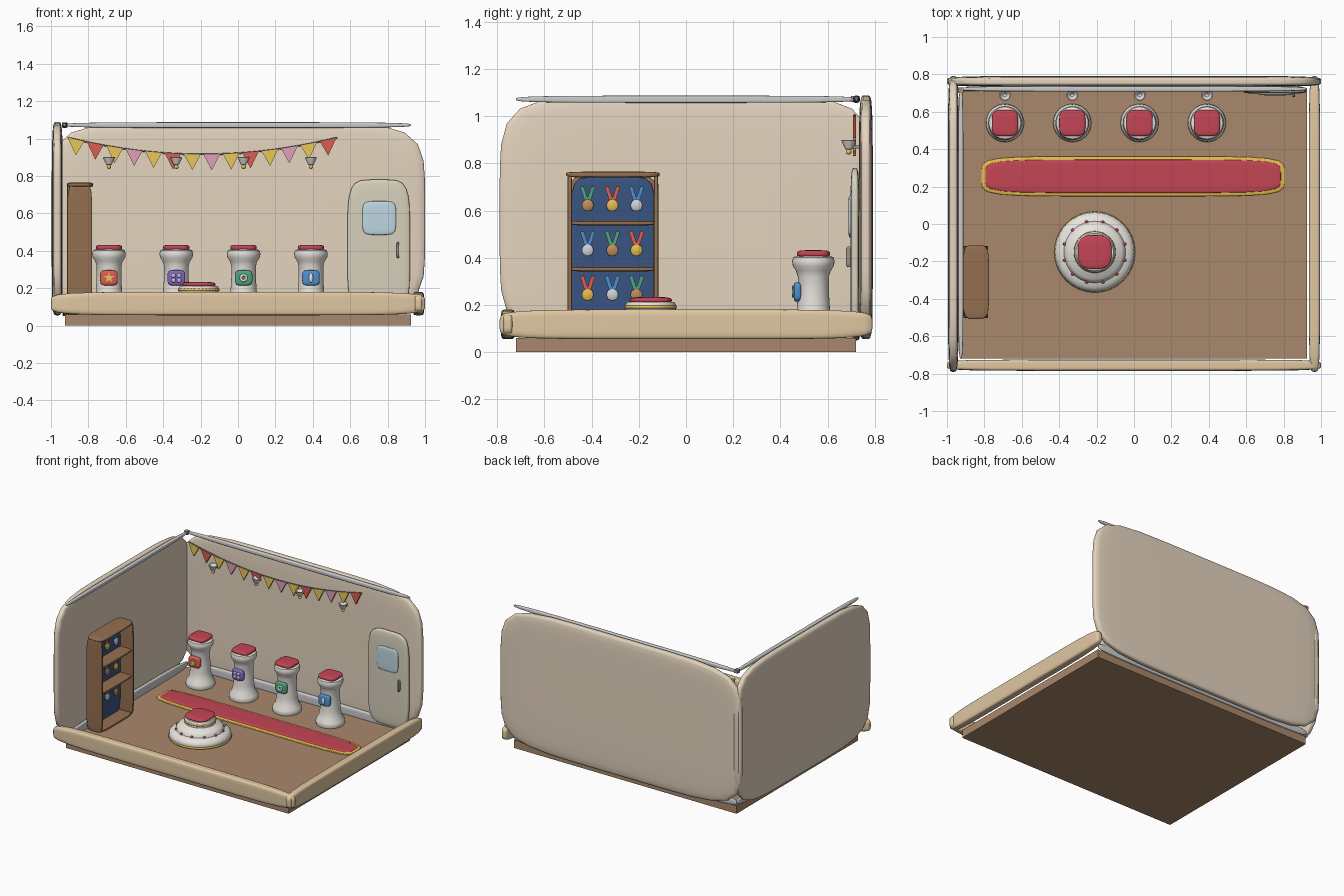
import bpy, bmesh, math
from math import sin, cos, pi

if "Cube" in bpy.data.objects:
    bpy.data.objects.remove(bpy.data.objects["Cube"])

def mat(name, r, g, b):
    m = bpy.data.materials.new(name)
    m.diffuse_color = (r, g, b, 1)
    m.use_nodes = True
    m.node_tree.nodes["Principled BSDF"].inputs["Base Color"].default_value = m.diffuse_color
    return m

CREAM = mat("cream_wall", .78, .66, .52)
TAN = mat("tan_rail", .74, .57, .36)
FLOOR = mat("floor_brown", .40, .25, .15)
WOOD = mat("wood", .30, .16, .08)
WHITE = mat("white", .80, .77, .72)
TRIM = mat("trim", .74, .74, .74)
RED = mat("red", .55, .06, .09)
GOLD = mat("gold", .80, .50, .08)
YELLOW = mat("yellow", .80, .58, .10)
PINK = mat("pink", .75, .35, .48)
NAVY = mat("navy", .04, .09, .22)
DOOR = mat("door", .68, .63, .50)
GLASS = mat("glass", .52, .68, .76)
METAL = mat("metal", .30, .28, .25)
SILVER = mat("silver", .62, .64, .68)
BRONZE = mat("bronze", .52, .27, .10)
GREEN = mat("green", .08, .38, .20)
BLUE = mat("blue", .08, .28, .62)
SCARLET = mat("scarlet", .72, .11, .08)
PURPLE = mat("purple", .24, .14, .55)
LILAC = mat("lilac", .55, .45, .80)

def finish(bm, name, m, smooth=True):
    bmesh.ops.recalc_face_normals(bm, faces=bm.faces)
    me = bpy.data.meshes.new(name)
    bm.to_mesh(me)
    bm.free()
    me.materials.append(m)
    for p in me.polygons:
        p.use_smooth = smooth
    ob = bpy.data.objects.new(name, me)
    bpy.context.collection.objects.link(ob)
    if smooth:
        me.set_sharp_from_angle(angle=math.radians(50))
    return ob

def pillow(name, x, y, z, m, n=6, cuts=9):
    """Soft-edged slab filling the ranges x, y, z."""
    bm = bmesh.new()
    bmesh.ops.create_cube(bm, size=2)
    bmesh.ops.subdivide_edges(bm, edges=bm.edges[:], cuts=cuts, use_grid_fill=True)
    for v in bm.verts:
        v.co /= sum(abs(c) ** n for c in v.co) ** (1 / n)
        for i, (a, b) in enumerate((x, y, z)):
            v.co[i] = (a + b) / 2 + v.co[i] * (b - a) / 2
    return finish(bm, name, m)

def box(name, x, y, z, m):
    bm = bmesh.new()
    bmesh.ops.create_cube(bm, size=1)
    for v in bm.verts:
        for i, (a, b) in enumerate((x, y, z)):
            v.co[i] = (a + b) / 2 + v.co[i] * (b - a)
    return finish(bm, name, m, False)

def lathe(name, profile, loc, m, seg=32, axis='Z'):
    bm = bmesh.new()
    vs = [bm.verts.new((r, 0, z)) for r, z in profile]
    es = [bm.edges.new(p) for p in zip(vs, vs[1:])]
    bmesh.ops.spin(bm, geom=vs + es, cent=(0, 0, 0), axis=(0, 0, 1), angle=2 * pi, steps=seg)
    bmesh.ops.remove_doubles(bm, verts=bm.verts[:], dist=1e-5)
    ob = finish(bm, name, m)
    ob.location = loc
    if axis == 'X':
        ob.rotation_euler = (0, pi / 2, 0)
    if axis == 'Y':
        ob.rotation_euler = (pi / 2, 0, 0)
    return ob

def ring(name, R, r, loc, m, axis='Z'):
    prof = [(R + r * cos(a * pi / 4), r * sin(a * pi / 4)) for a in range(9)]
    return lathe(name, prof, loc, m, 32, axis)

def prism(name, pts, y, m):
    """Outline in x,z pushed through the y range."""
    bm = bmesh.new()
    f = bm.faces.new([bm.verts.new((px, y[0], pz)) for px, pz in pts])
    g = bmesh.ops.extrude_face_region(bm, geom=[f])['geom']
    for v in g:
        if isinstance(v, bmesh.types.BMVert):
            v.co.y = y[1]
    return finish(bm, name, m, False)

def ball(name, r, loc, m):
    bm = bmesh.new()
    bmesh.ops.create_uvsphere(bm, u_segments=12, v_segments=8, radius=r)
    ob = finish(bm, name, m)
    ob.location = loc

# room shell
box("floor", (-.925, .925), (-.72, .72), (0, .06), FLOOR)
pillow("back_wall", (-1, 1), (.733, .792), (.055, 1.088), CREAM)
pillow("left_wall", (-.995, -.937), (-.79, .79), (.055, 1.088), CREAM)
pillow("front_rail", (-1, 1), (-.785, -.725), (.055, .18), TAN)
pillow("right_rail", (.935, .995), (-.79, .79), (.055, .18), TAN)
for part, z in (("top_trim", (1.057, 1.087)), ("baseboard", (.05, .12))):
    pillow("back_" + part, (-.93, .925), (.708, .737), z, TRIM, 4)
    pillow("left_" + part, (-.94, -.912), (-.72, .72), z, TRIM, 4)
box("trim_corner", (-.94, -.912), (.70, .73), (1.06, 1.085), METAL)

# door
pillow("door", (.585, .92), (.697, .735), (.07, .78), DOOR, 5)
pillow("door_window", (.665, .845), (.688, .712), (.485, .665), GLASS, 5)
pillow("door_handle", (.847, .862), (.678, .702), (.36, .447), METAL, 4, 5)

# runner rug
pillow("rug_border", (-.815, .805), (.148, .362), (.052, .074), GOLD, 6)
pillow("rug", (-.795, .785), (.166, .344), (.055, .079), RED, 6)

# medal cabinet
for y in (-.493, -.127):
    pillow("cabinet_side", (-.91, -.78), (y - .01, y + .01), (.06, .755), WOOD, 8)
pillow("cabinet_top", (-.915, -.775), (-.508, -.112), (.74, .765), WOOD, 5)
for z in (.07, .352, .547):
    pillow("cabinet_shelf", (-.91, -.783), (-.495, -.125), (z - .01, z + .01), WOOD, 6)
pillow("cabinet_back", (-.915, -.895), (-.5, -.12), (.06, .755), WOOD, 8)
pillow("cabinet_lining", (-.905, -.88), (-.488, -.132), (.06, .742), NAVY, 8)
kinds = [(GREEN, BRONZE), (SCARLET, GOLD), (BLUE, SILVER)]
for row, z in enumerate((.622, .432, .243)):
    for col, y in enumerate((-.417, -.312, -.21)):
        rib, disc = kinds[(col - row) % 3]
        for s in (-1, 1):
            r = box("medal_ribbon", (-.006, .006), (-.008, .008), (-.036, .036), rib)
            r.location = (-.872, y + s * .013, z + .045)
            r.rotation_euler = (-s * .32, 0, 0)
        lathe("medal_disc", [(0, -.008), (.02, -.008), (.025, -.004), (.025, .004), (.02, .008), (0, .008)],
              (-.868, y, z), disc, 20, 'X')

# four display pedestals with emblems and wall sconces
body = [(0, .06), (.098, .06), (.102, .075), (.098, .095), (.08, .12), (.071, .17), (.066, .25),
        (.066, .32), (.074, .345), (.087, .365), (.09, .385), (.085, .402), (.07, .408), (0, .408)]
PX = (-.69, -.33, .03, .39)
for x, col in zip(PX, (SCARLET, PURPLE, GREEN, BLUE)):
    lathe("pedestal", body, (x, .54, 0), WHITE)
    pillow("pedestal_cushion", (x - .07, x + .07), (.47, .61), (.402, .432), RED, 4)
    pillow("emblem", (x - .047, x + .047), (.456, .49), (.214, .296), col, 4, 7)
    lathe("sconce_cup", [(0, .858), (.014, .86), (.022, .875), (.032, .898), (.027, .9), (.01, .875), (0, .875)],
          (x, .69, 0), WHITE, 16)
    ball("sconce_bulb", .012, (x, .69, .849), YELLOW)
    box("sconce_arm", (x - .006, x + .006), (.69, .74), (.864, .876), METAL)
star = [(PX[0] + r * sin(i * pi / 5), .255 + r * cos(i * pi / 5))
        for i in range(10) for r in [(.028, .012)[i % 2]]]
prism("emblem_star", star, (.45, .465), YELLOW)
for sx in (-1, 1):
    for sz in (-1, 1):
        cx, cz = PX[1] + sx * .015, .255 + sz * .013
        pillow("emblem_petal", (cx - .012, cx + .012), (.45, .465), (cz - .012, cz + .012), LILAC, 2.5, 5)
ring("emblem_ring", .015, .007, (PX[2], .457, .255), WHITE, 'Y')
pillow("emblem_oval", (PX[3] - .011, PX[3] + .011), (.45, .465), (.23, .28), WHITE, 2.2, 5)

# round winner's podium
C = (-.21, -.15)
lathe("podium", [(0, .06), (.205, .06), (.214, .078), (.21, .1), (.19, .118), (.165, .124), (.16, .14),
                 (.145, .158), (.115, .164), (.106, .172), (.108, .2), (.1, .212), (0, .212)],
      (*C, 0), WHITE, 40)
ring("podium_base_band", .208, .009, (*C, .068), GOLD)
ring("podium_top_band", .105, .007, (*C, .191), GOLD)
for i in range(12):
    a = (i + .5) * pi / 6
    ball("podium_bead", .009, (C[0] + .166 * cos(a), C[1] + .166 * sin(a), .128), RED)
pillow("podium_cushion", (C[0] - .09, C[0] + .09), (C[1] - .09, C[1] + .09), (.205, .234), RED, 3.2)

# bunting
def sag(x):
    return .915 + .09 * ((x + .19) / .72) ** 2

cu = bpy.data.curves.new("bunting_string", 'CURVE')
cu.dimensions = '3D'
cu.bevel_depth = .004
sp = cu.splines.new('POLY')
sp.points.add(20)
for i, p in enumerate(sp.points):
    x = -.91 + 1.44 * i / 20
    p.co = (x, .715, sag(x), 1)
cu.materials.append(METAL)
bpy.context.collection.objects.link(bpy.data.objects.new("bunting_string", cu))
for i in range(14):
    x = -.867 + i * .1038
    a, b = x - .044, x + .044
    prism("bunting_flag", [(a, sag(a)), (b, sag(b)), (x, sag(x) - .085)], (.709, .721),
          (YELLOW, SCARLET, YELLOW, PINK)[i % 4])
